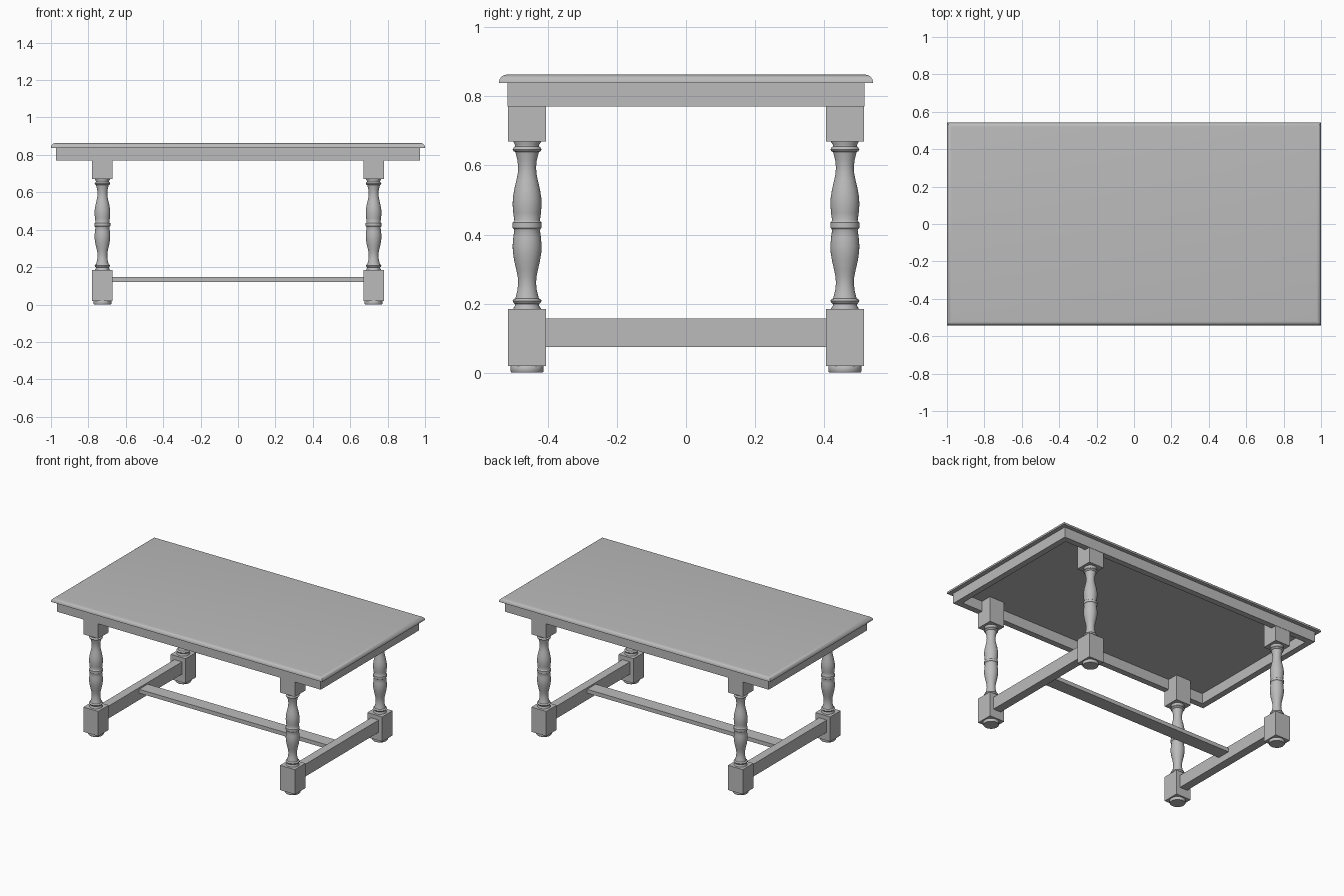
import bpy, bmesh
from math import radians

if "Cube" in bpy.data.objects:
    bpy.data.objects.remove(bpy.data.objects["Cube"], do_unlink=True)

grey = bpy.data.materials.new("plain grey")
grey.use_nodes = True
grey.diffuse_color = (0.5, 0.5, 0.5, 1)
grey.node_tree.nodes["Principled BSDF"].inputs["Base Color"].default_value = (0.5, 0.5, 0.5, 1)


def finish(name, bm):
    bmesh.ops.recalc_face_normals(bm, faces=bm.faces)
    mesh = bpy.data.meshes.new(name)
    bm.to_mesh(mesh)
    bm.free()
    mesh.materials.append(grey)
    obj = bpy.data.objects.new(name, mesh)
    bpy.context.collection.objects.link(obj)
    return obj


def smooth(obj):
    bpy.ops.object.select_all(action="DESELECT")
    obj.select_set(True)
    bpy.context.view_layer.objects.active = obj
    bpy.ops.object.shade_smooth_by_angle(angle=radians(40))


def box(name, x, y, z, round_top=0):
    """Box from (min, max) ranges, with optional quarter-round top edges."""
    bm = bmesh.new()
    bmesh.ops.create_cube(bm, size=1)
    for v in bm.verts:
        v.co = [r[0] if c < 0 else r[1] for c, r in zip(v.co, (x, y, z))]
    if round_top:
        edges = [e for e in bm.edges if all(v.co.z > z[1] - 1e-5 for v in e.verts)]
        bmesh.ops.bevel(bm, geom=edges, offset=round_top, segments=6,
                        profile=0.5, affect="EDGES")
    obj = finish(name, bm)
    if round_top:
        smooth(obj)
    return obj


def turned(name, x, y, profile, sides=32):
    """Lathe a (radius, height) profile round a vertical axis."""
    bm = bmesh.new()
    rings = []
    for r, z in profile:
        made = bmesh.ops.create_circle(bm, segments=sides, radius=r)["verts"]
        for v in made:
            v.co.x, v.co.y, v.co.z = v.co.x + x, v.co.y + y, z
        rings.append(made)
    for low, high in zip(rings, rings[1:]):
        for i in range(sides):
            j = (i + 1) % sides
            bm.faces.new((low[i], low[j], high[j], high[i]))
    bm.faces.new(rings[0])
    bm.faces.new(rings[-1])
    smooth(finish(name, bm))


# Half of the baluster, as (radius, height above its middle); the rest is mirrored
half = [(0.042, 0), (0.042, 0.008), (0.039, 0.010), (0.037, 0.014), (0.040, 0.035),
        (0.042, 0.060), (0.041, 0.080), (0.037, 0.105), (0.031, 0.130), (0.027, 0.150),
        (0.026, 0.168), (0.028, 0.188), (0.034, 0.212), (0.039, 0.214), (0.042, 0.219),
        (0.039, 0.225), (0.035, 0.228), (0.035, 0.233), (0.040, 0.241), (0.040, 0.245)]
MID = 0.427
baluster = [(r, MID - h) for r, h in reversed(half)] + [(r, MID + h) for r, h in half[1:]]
foot = [(0.045, 0), (0.048, 0.004), (0.048, 0.018), (0.045, 0.022)]

LEG_X, LEG_Y, HALF = 0.725, 0.46, 0.055

# Legs: foot, lower block, turned baluster, upper block
for sx, side in ((-1, "right"), (1, "left")):
    cx = sx * LEG_X
    for sy, end in ((-1, "front"), (1, "back")):
        cy = sy * LEG_Y
        tag = f"{end}_{side}"
        xr, yr = (cx - HALF, cx + HALF), (cy - HALF, cy + HALF)
        turned(f"{tag}_foot", cx, cy, foot)
        box(f"{tag}_lower_block", xr, yr, (0.02, 0.185))
        turned(f"{tag}_baluster", cx, cy, baluster)
        box(f"{tag}_upper_block", xr, yr, (0.67, 0.838))
    # End stretcher between the two legs of a side
    box(f"{side}_stretcher", (cx - 0.028, cx + 0.028), (-0.41, 0.41), (0.075, 0.157))

# Long stretcher joining the two ends
box("long_stretcher", (-0.7, 0.7), (-0.045, 0.045), (0.12, 0.146))

# Apron frame under the top
AX, AY, THICK = 0.972, 0.517, 0.04
for s, end, side in ((-1, "front", "right"), (1, "back", "left")):
    ys = sorted((s * AY, s * (AY - THICK)))
    xs = sorted((s * AX, s * (AX - THICK)))
    box(f"{end}_apron", (-AX, AX), ys, (0.77, 0.838))
    box(f"{side}_apron", xs, (THICK - AY, AY - THICK), (0.77, 0.838))

# Table top with a quarter-round edge
box("table_top", (-1, 1), (-0.542, 0.542), (0.838, 0.863), round_top=0.024)
